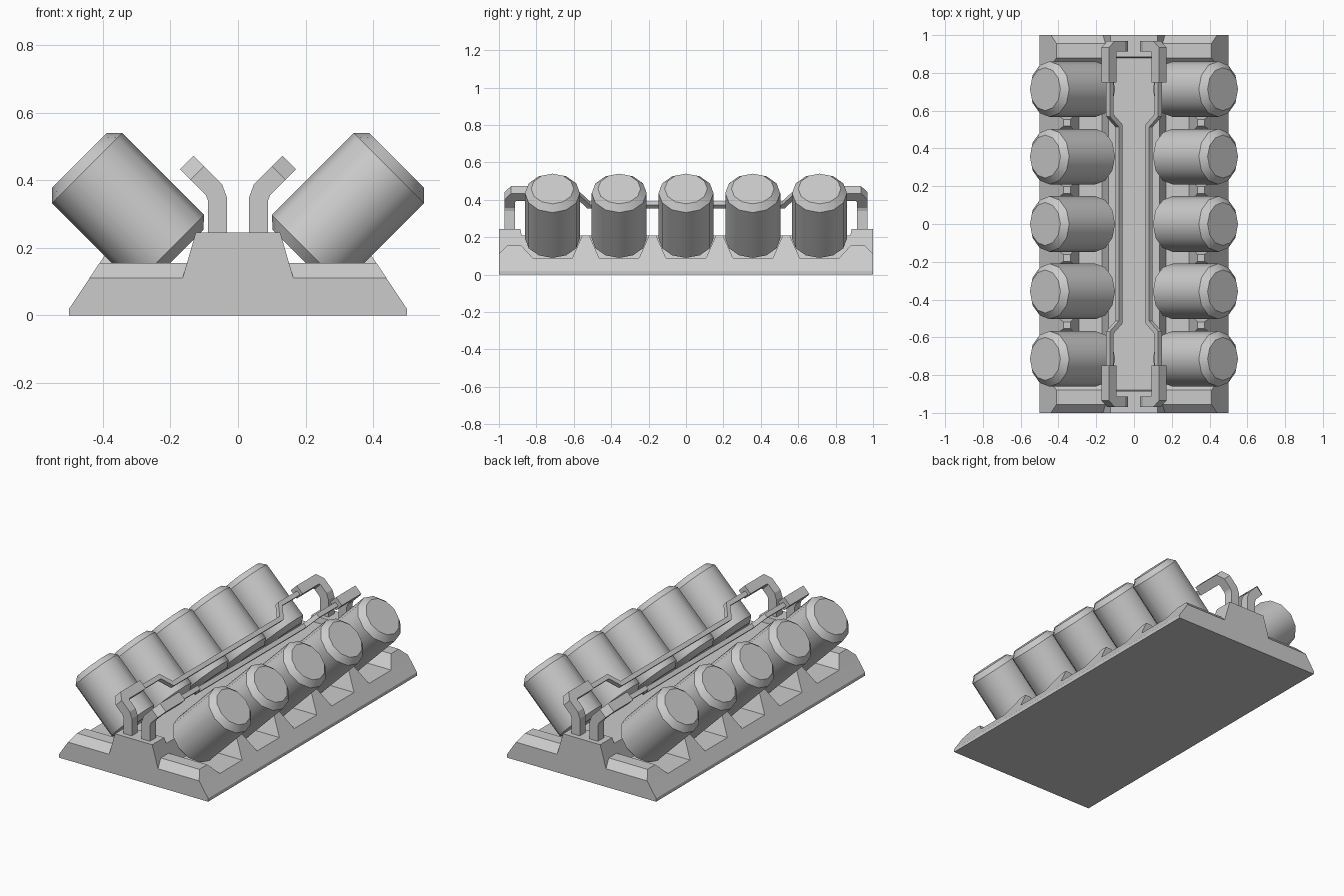
import bpy, bmesh, math
from mathutils import Vector

if "Cube" in bpy.data.objects:
    bpy.data.objects.remove(bpy.data.objects["Cube"])


def finish(name, bm, mirror=(False, False)):
    bmesh.ops.recalc_face_normals(bm, faces=bm.faces)
    me = bpy.data.meshes.new(name)
    bm.to_mesh(me)
    bm.free()
    ob = bpy.data.objects.new(name, me)
    bpy.context.collection.objects.link(ob)
    if any(mirror):
        m = ob.modifiers.new("Mirror", 'MIRROR')
        m.use_axis = (mirror[0], mirror[1], False)
        m.use_mirror_merge = False
    return ob


def hull(name, pts, mirror=(False, False)):
    bm = bmesh.new()
    for p in pts:
        bm.verts.new(p)
    bmesh.ops.convex_hull(bm, input=bm.verts)
    bmesh.ops.dissolve_limit(bm, angle_limit=0.01, verts=bm.verts, edges=bm.edges)
    return finish(name, bm, mirror)


def sweep(name, path, section, mirror):
    """Mitred sweep: corners slide along each segment to the joint plane."""
    path = [Vector(p) for p in path]
    dirs = [(b - a).normalized() for a, b in zip(path, path[1:])]
    bm = bmesh.new()
    cur = [path[0] + Vector(c) for c in section]
    rings = [[bm.verts.new(c) for c in cur]]
    for i, d in enumerate(dirs):
        n = d + dirs[i + 1] if i + 1 < len(dirs) else d
        cur = [c + d * ((path[i + 1] - c).dot(n) / d.dot(n)) for c in cur]
        rings.append([bm.verts.new(c) for c in cur])
    for r, s in zip(rings, rings[1:]):
        for k in range(4):
            bm.faces.new((r[k], r[(k + 1) % 4], s[(k + 1) % 4], s[k]))
    bm.faces.new(rings[0])
    bm.faces.new(rings[-1])
    return finish(name, bm, mirror)


SX = (1, -1)

# base slab
hull("base_slab", [(s * x, y, z) for s in SX for y in (-1, 1)
                   for x, z in ((.5, 0), (.5, .02), (.453, .09))])

# raised bars across both ends
hull("end_bar", [(s * x, y, z) for s in SX for x, y, z in (
    (.453, -1, .09), (.44, -1, .11), (.41, -.955, .155),
    (.41, -.88, .155), (.453, -.82, .09))], (False, True))

# central spine and its taller end blocks
hull("spine", [(s * x, t * .95, z) for s in SX for t in SX
               for x, z in ((.17, .09), (.135, .21))])
hull("spine_end", [(s * x, y, z) for s in SX for x, y, z in (
    (.17, -1, .09), (.125, -1, .245), (.125, -.885, .245), (.17, -.86, .09))],
    (False, True))

# ridges between the canister pockets
for i, y in enumerate((.179, .536)):
    hull(f"ridge_{i}", [(x, y + t * w, z) for t in SX for x, w, z in (
        (.29, .0715, .09), (.453, .0715, .09), (.335, .0185, .21), (.373, .0185, .21))],
        (True, True))

# tilted canisters, twelve sided with chamfered ends
N = 12
axis = Vector((1, 0, 1)).normalized()
side = Vector((1, 0, -1)).normalized()
for i in range(5):
    bm = bmesh.new()
    rings = []
    for u, r in ((.252, .115), (.281, .147), (.624, .147), (.657, .114)):
        c = axis * u + side * .008 + Vector((0, (i - 2) * .357, 0))
        rings.append([bm.verts.new(c + side * r * math.cos(2 * math.pi * k / N)
                                   + Vector((0, r * math.sin(2 * math.pi * k / N), 0)))
                      for k in range(N)])
    for a, b in zip(rings, rings[1:]):
        for k in range(N):
            bm.faces.new((a[k], a[(k + 1) % N], b[(k + 1) % N], b[k]))
    bm.faces.new(rings[0])
    bm.faces.new(rings[-1])
    ob = finish(f"canister_{i}", bm, (True, False))
    ob.data.shade_smooth()
    ob.data.set_sharp_from_angle(angle=math.radians(40))

# thick bent pipe at each end
h = .028
sweep("pipe_elbow", [(.061, -.942, .24), (.061, -.942, .345), (.071, -.942, .372),
                     (.114, -.942, .415), (.132, -.922, .433), (.132, -.75, .433)],
      [(-h, -h, 0), (h, -h, 0), (h, h, 0), (-h, h, 0)], (True, True))

# thin feed pipe running between the elbows
d = .019
run = [(.128, -.76, .423), (.128, -.575, .423), (.08, -.52, .372)]
sweep("feed_pipe", run + [(x, -y, z) for x, y, z in reversed(run)],
      [(d, 0, 0), (0, 0, d), (-d, 0, 0), (0, 0, -d)], (True, False))
